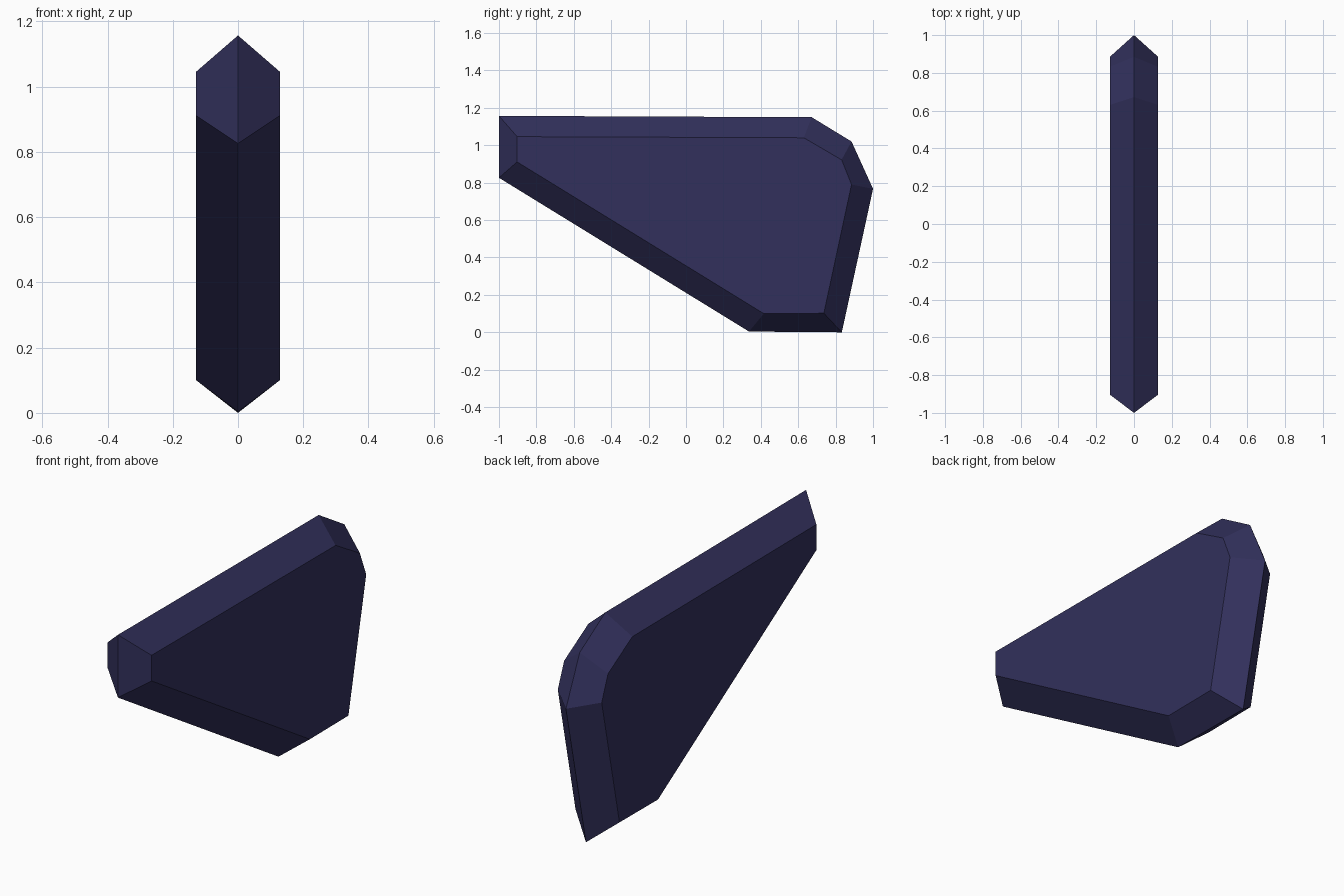
import bpy, bmesh

if "Cube" in bpy.data.objects:
    bpy.data.objects.remove(bpy.data.objects["Cube"])

HALF_WIDTH = 0.128

# Side profiles (y, z): the outer ridge on the centre plane and the flat side panel
RIDGE = [(-1.0, 1.157), (0.672, 1.15), (0.885, 1.02), (1.0, 0.767),
         (0.833, 0.0), (0.337, 0.004), (-1.0, 0.826)]
PANEL = [(-0.903, 1.046), (0.63, 1.04), (0.832, 0.922), (0.885, 0.79),
         (0.737, 0.102), (0.416, 0.10), (-0.903, 0.911)]

# Single flat colour
navy = bpy.data.materials.new("dark navy")
navy.diffuse_color = (0.032, 0.030, 0.107, 1.0)
navy.use_nodes = True
navy.node_tree.nodes["Principled BSDF"].inputs["Base Color"].default_value = navy.diffuse_color


def ring(bm, profile, x):
    return [bm.verts.new((x, y, z)) for y, z in profile]


# Bevelled fin: two side panels joined to a shared central ridge
bm = bmesh.new()
ridge = ring(bm, RIDGE, 0.0)
n = len(ridge)
for side in (-1, 1):
    panel = ring(bm, PANEL, side * HALF_WIDTH)
    bm.faces.new(panel)
    for i in range(n):
        j = (i + 1) % n
        bm.faces.new((ridge[i], ridge[j], panel[j], panel[i]))
bmesh.ops.recalc_face_normals(bm, faces=bm.faces)

mesh = bpy.data.meshes.new("bevelled_fin")
bm.to_mesh(mesh)
bm.free()
mesh.materials.append(navy)
fin = bpy.data.objects.new("bevelled_fin", mesh)
bpy.context.collection.objects.link(fin)
